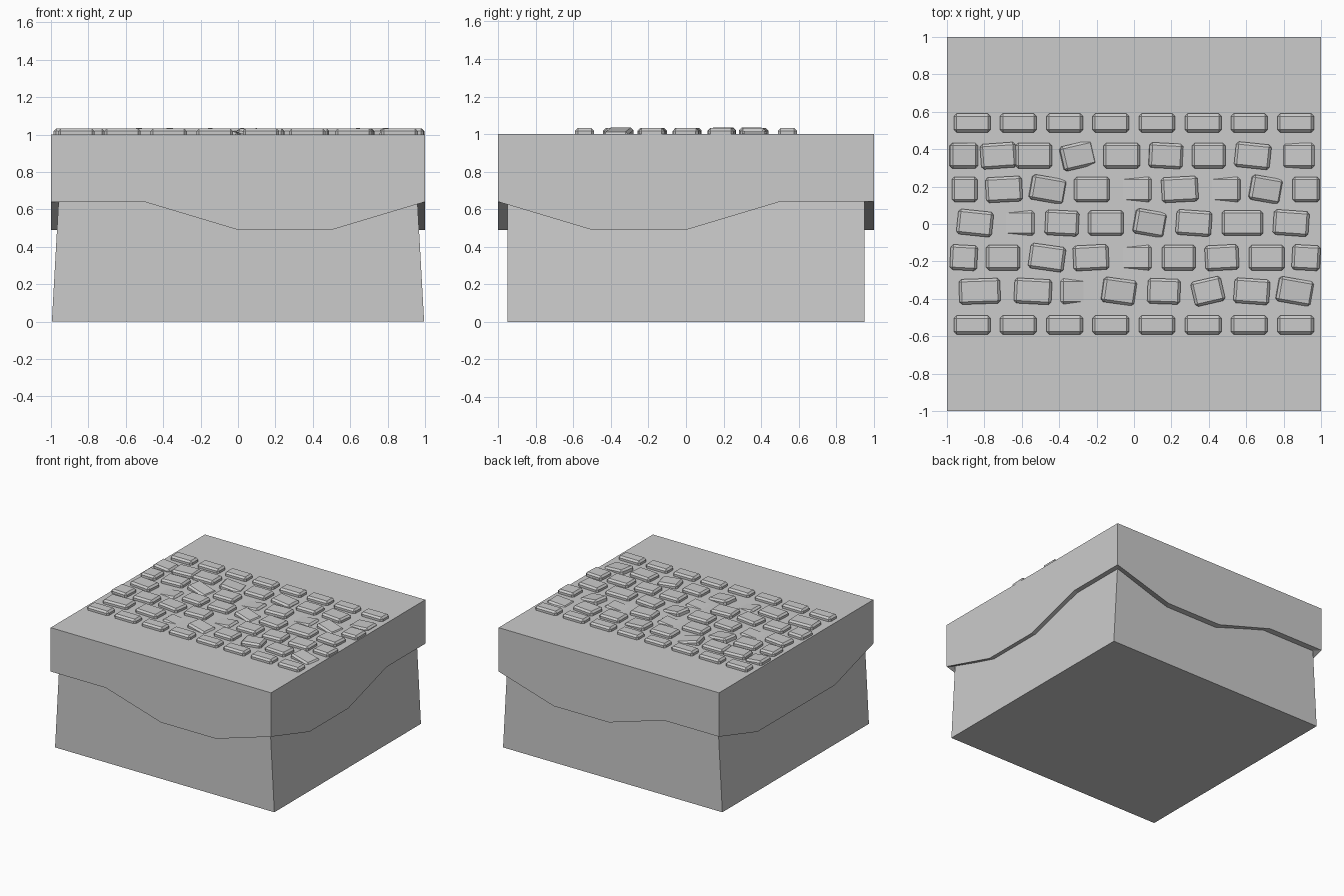
import bpy, bmesh
from math import radians
from mathutils import Matrix, Vector

if "Cube" in bpy.data.objects:
    bpy.data.objects.remove(bpy.data.objects["Cube"])


def finish(bm, name):
    bmesh.ops.recalc_face_normals(bm, faces=bm.faces)
    me = bpy.data.meshes.new(name)
    bm.to_mesh(me)
    bm.free()
    ob = bpy.data.objects.new(name, me)
    bpy.context.collection.objects.link(ob)
    return ob


# Earth block, flared towards the bottom on the left and right sides
bm = bmesh.new()
bmesh.ops.create_cube(bm, size=2)
for v in bm.verts:
    low = v.co.z < 0
    v.co = Vector((v.co.x * (0.995 if low else 0.945), v.co.y * 0.95, 0 if low else 0.9))
finish(bm, "earth_block")

# Grass cap with a stepped wavy lower edge, walked front, right, back, left
HI, LO = 0.64, 0.49
edge_heights = [HI, HI, LO, LO,  HI, LO, LO, HI,  HI, LO, LO, HI,  HI, LO, LO, LO]
# back side is walked from right to left, left side from back to front
corners = [Vector(c) for c in ((-1, -1), (1, -1), (1, 1), (-1, 1))]
outline = [corners[s].lerp(corners[(s + 1) % 4], i / 4) for s in range(4) for i in range(4)]

bm = bmesh.new()
top = [bm.verts.new((p.x, p.y, 1)) for p in outline]
rim = [bm.verts.new((p.x, p.y, z)) for p, z in zip(outline, edge_heights)]
inner = [bm.verts.new((p.x * 0.93, p.y * 0.93, z)) for p, z in zip(outline, edge_heights)]
bm.faces.new(top)
for i in range(16):
    j = (i + 1) % 16
    bm.faces.new((top[i], rim[i], rim[j], top[j]))
    bm.faces.new((rim[i], inner[i], inner[j], rim[j]))
finish(bm, "grass_cap")


# Bevelled stones laid in rows across the top
def stone(bm, x, y, w, d, yaw=0, tilt=0, drop=0):
    height = 0.055
    top_z = 1.032 - drop - abs(tilt) * 0.001
    m = (Matrix.Translation((x, y, top_z - height / 2))
         @ Matrix.Rotation(radians(yaw), 4, 'Z')
         @ Matrix.Rotation(radians(tilt), 4, 'Y')
         @ Matrix.Diagonal((w, d, height, 1)))
    bmesh.ops.create_cube(bm, size=1, matrix=m)


def finish_stones(bm, name):
    bev = finish(bm, name).modifiers.new("bevel", 'BEVEL')
    bev.width, bev.segments = 0.014, 1


# Straight border rows
for name, y in (("front_border_stones", -0.54), ("back_border_stones", 0.54)):
    bm = bmesh.new()
    for i in range(8):
        stone(bm, -0.865 + 0.247 * i, y, 0.195, 0.1)
    finish_stones(bm, name)

# Uneven paving rows: x, width, yaw, tilt, drop
rows = {
    0.365: [(-.91, .15, 0, 6), (-.725, .19, 4), (-.535, .195), (-.3, .18, 13, 12), (-.065, .195),
            (.17, .18, -3, 5), (.4, .18), (.635, .19, -6), (.88, .17, 0, -4, .015)],
    0.185: [(-.905, .135), (-.695, .195, 3), (-.46, .19, -10, 10), (-.225, .19),
            (0, .19, 0, -6, .02), (.245, .195, 3), (.475, .19, 0, -6, .02),
            (.705, .17, -10, 10), (.92, .145)],
    0.005: [(-.85, .19, -6), (-.625, .19, 0, -6, .02), (-.385, .18, -3), (-.15, .19),
            (.085, .17, -10, 10), (.32, .19, -4), (.58, .22), (.84, .19, -4)],
    -0.18: [(-.91, .145, -3), (-.7, .18), (-.465, .19, -8), (-.23, .19, 3), (0, .19, 0, -6, .02),
            (.24, .18), (.47, .18, 3), (.71, .19), (.92, .15, -3)],
    -0.36: [(-.825, .22, 2), (-.54, .2, -3), (-.3, .19, 0, 8, .02), (-.08, .18, -8, 8),
            (.16, .175, -2), (.395, .165, 13), (.63, .19, -4), (.86, .19, -10, 8)],
}
bm = bmesh.new()
for y, stones in rows.items():
    for x, w, *lay in stones:
        stone(bm, x, y, w, 0.135, *lay)
finish_stones(bm, "paving_stones")
